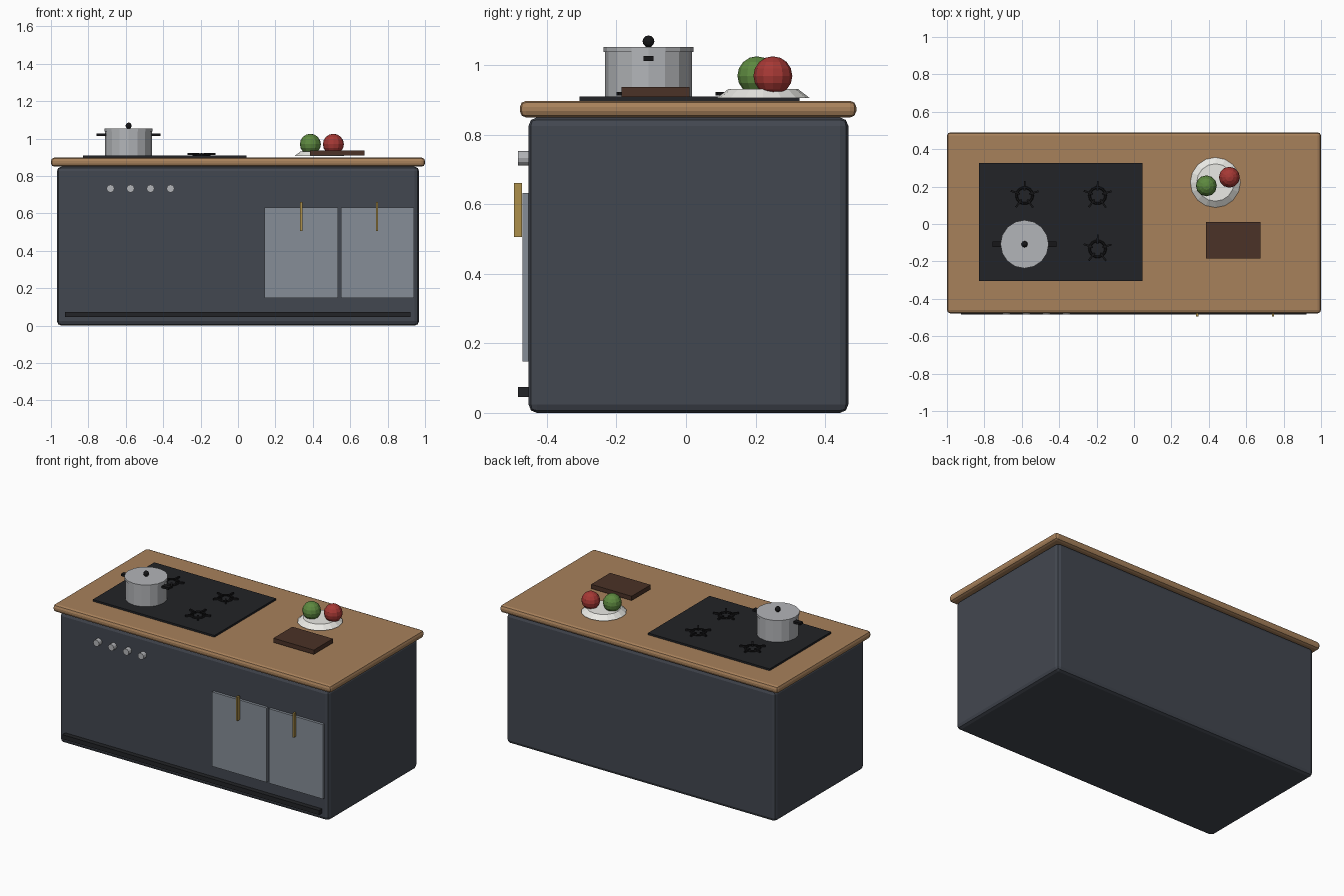
import bpy, math
from mathutils import Vector

if "Cube" in bpy.data.objects:
    bpy.data.objects.remove(bpy.data.objects["Cube"])


def material(name, r, g, b):
    m = bpy.data.materials.new(name)
    m.diffuse_color = (r, g, b, 1)
    m.use_nodes = True
    m.node_tree.nodes["Principled BSDF"].inputs["Base Color"].default_value = m.diffuse_color
    return m


NAVY = material("dark_paint", 0.055, 0.063, 0.08)
WOOD = material("oak", 0.39, 0.22, 0.105)
BLACK = material("black_glass", 0.016, 0.017, 0.02)
IRON = material("cast_iron", 0.008, 0.008, 0.009)
DOOR = material("grey_paint", 0.24, 0.27, 0.31)
BRASS = material("brass", 0.42, 0.28, 0.07)
STEEL = material("steel", 0.45, 0.46, 0.48)
CHINA = material("china", 0.82, 0.82, 0.78)
GREEN = material("green_skin", 0.11, 0.25, 0.05)
RED = material("red_skin", 0.38, 0.04, 0.035)
WALNUT = material("walnut", 0.07, 0.032, 0.02)


def finish(name, mat):
    ob = bpy.context.object
    ob.name = name
    ob.data.materials.append(mat)
    return ob


def box(name, x, y, z, mat, bevel=0, segments=1):
    """Box from (min, max) ranges."""
    lo, hi = Vector((x[0], y[0], z[0])), Vector((x[1], y[1], z[1]))
    bpy.ops.mesh.primitive_cube_add(size=1, location=(lo + hi) / 2)
    ob = finish(name, mat)
    ob.scale = hi - lo
    bpy.ops.object.transform_apply(location=False, rotation=False, scale=True)
    if bevel:
        mod = ob.modifiers.new("Bevel", 'BEVEL')
        mod.width, mod.segments = bevel, segments
    return ob


def cone(name, x, y, z, r1, r2, sides, mat):
    bpy.ops.mesh.primitive_cone_add(vertices=sides, radius1=r1, radius2=r2, depth=z[1] - z[0],
                                    location=(x, y, (z[0] + z[1]) / 2))
    return finish(name, mat)


def ball(name, x, y, z, r, mat, segments=12, rings=8):
    bpy.ops.mesh.primitive_uv_sphere_add(segments=segments, ring_count=rings, radius=r,
                                         location=(x, y, z))
    return finish(name, mat)


# Island cabinet and worktop
box("cabinet_body", (-0.968, 0.968), (-0.453, 0.467), (0, 0.85), NAVY, 0.024, 2)
box("worktop", (-1, 1), (-0.478, 0.49), (0.85, 0.898), WOOD, 0.018, 2)
box("kick_strip", (-0.925, 0.922), (-0.484, -0.44), (0.045, 0.074), BLACK)

# Doors with bar handles
for side, x0, x1, hx in (("left", 0.142, 0.534, 0.338), ("right", 0.552, 0.94, 0.743)):
    box(side + "_door", (x0, x1), (-0.47, -0.44), (0.148, 0.632), DOOR)
    box(side + "_door_handle", (hx - 0.006, hx + 0.006), (-0.495, -0.472), (0.506, 0.661), BRASS)

# Control knobs
for i in range(4):
    bpy.ops.mesh.primitive_cylinder_add(vertices=12, radius=0.021, depth=0.036,
                                        location=(-0.682 + 0.107 * i, -0.466, 0.733),
                                        rotation=(math.pi / 2, 0, 0))
    finish(f"control_knob_{i + 1}", STEEL)

# Hob with burner rings and grate arms
box("hob", (-0.83, 0.045), (-0.306, 0.326), (0.896, 0.91), BLACK)
for i, (bx, by) in enumerate([(-0.585, 0.152), (-0.195, 0.152), (-0.195, -0.133), (-0.585, -0.133)]):
    bpy.ops.mesh.primitive_torus_add(major_radius=0.043, minor_radius=0.007, major_segments=14,
                                     minor_segments=6, location=(bx, by, 0.914))
    finish(f"burner_ring_{i + 1}", IRON)
    for k in range(5):
        a = 2 * math.pi * k / 5 + 0.3
        c, s = math.cos(a), math.sin(a)
        arm = box(f"grate_arm_{i + 1}_{k + 1}", (-0.026, 0.026), (-0.005, 0.005), (0.913, 0.924), IRON)
        arm.location.x, arm.location.y = bx + 0.052 * c, by + 0.052 * s
        arm.rotation_euler.z = a

# Saucepan with lid, lid knob and side grips
PX, PY = -0.585, -0.108
cone("pan_body", PX, PY, (0.91, 1.04), 0.125, 0.125, 16, STEEL)
cone("pan_lid", PX, PY, (1.038, 1.053), 0.129, 0.129, 16, STEEL)
cone("lid_stem", PX, PY, (1.05, 1.062), 0.009, 0.009, 8, IRON)
ball("lid_knob", PX, PY, 1.069, 0.017, IRON, 10, 6)
for side, d in (("left", -1), ("right", 1)):
    box("pan_grip_" + side, sorted((PX + d * 0.118, PX + d * 0.171)), (PY - 0.015, PY + 0.015),
        (1.013, 1.027), IRON)

# Plate with two fruit, and a chopping board
cone("plate", 0.435, 0.222, (0.906, 0.932), 0.134, 0.1, 16, CHINA)
ball("green_apple", 0.387, 0.204, 0.97, 0.056, GREEN)
ball("red_apple", 0.51, 0.25, 0.97, 0.056, RED)
box("chopping_board", (0.384, 0.675), (-0.185, 0.01), (0.909, 0.937), WALNUT)
